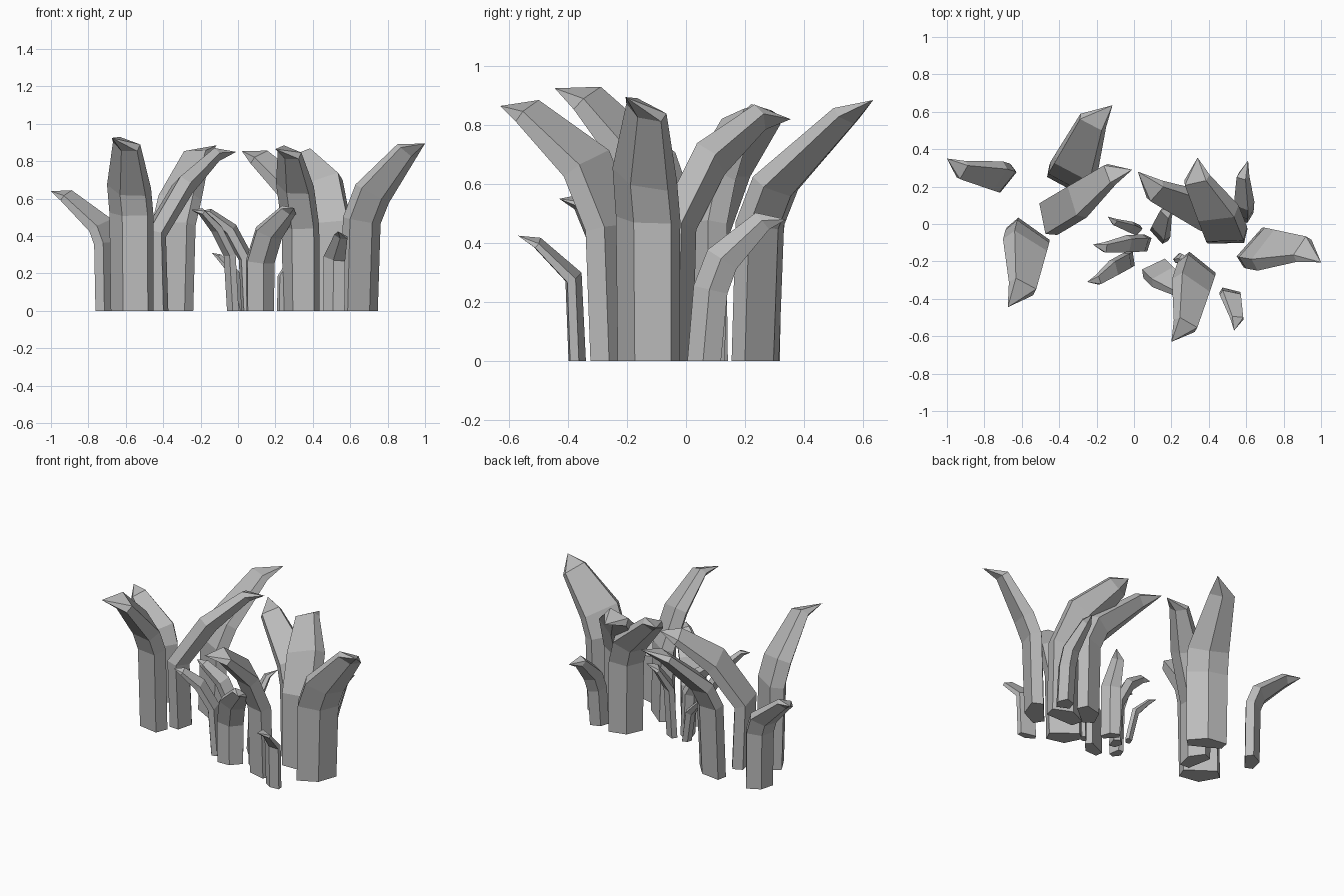
import bpy
import bmesh
from math import radians
from mathutils import Matrix, Vector

old = bpy.data.objects.get("Cube")
if old:
    bpy.data.objects.remove(old, do_unlink=True)

# One plain grey for every blade
grey = bpy.data.materials.new("stone_grey")
grey.use_nodes = True
colour = (0.5, 0.5, 0.5, 1)
grey.diffuse_color = colour
grey.node_tree.nodes["Principled BSDF"].inputs["Base Color"].default_value = colour

# Five-sided section: (across, outward), flat inside and ridged outside
SECTION = [(-0.42, -0.5), (0.42, -0.5), (0.5, 0.08), (0.0, 0.5), (-0.5, 0.08)]
UP = Vector((0, 0, 1))


def blade(name, base, width, depth, tip, bends, twist=-20):
    """Upright blade leaning from base to tip; bends are (share of reach, height)."""
    base, tip = Vector((*base, 0)), Vector(tip)
    reach = Vector((tip.x - base.x, tip.y - base.y, 0))
    out = reach.normalized()
    left = UP.cross(out)
    # The section is turned a little away from the lean
    facing = Matrix.Rotation(radians(twist), 3, "Z") @ out
    across = UP.cross(facing)

    # The tip lies on the outer right edge, so the shoulder sits inside it
    path = [base] + [base + reach * t + UP * z for t, z in bends]
    last = (tip - path[-1]).normalized()
    inward = UP.rotation_difference(last) @ -out
    path.append(path[-1].lerp(tip + inward * depth * 0.45 + left * width * 0.25, 0.72))

    bm = bmesh.new()
    rings = []
    for i, p in enumerate(path):
        # Each ring is tilted half way between its neighbouring directions
        tangent, scale = UP, 0.97
        if i > 0:
            before = (p - path[i - 1]).normalized()
            after = (path[i + 1] - p).normalized() if i + 1 < len(path) else last
            tangent = before + after
            scale = 0.62 if i + 1 == len(path) else 1.0
        tilt = UP.rotation_difference(tangent)
        rings.append([bm.verts.new(p + tilt @ (across * a * width + facing * b * depth) * scale)
                      for a, b in SECTION])
    n = len(SECTION)
    for low, high in zip(rings, rings[1:]):
        for k in range(n):
            bm.faces.new((low[k], low[(k + 1) % n], high[(k + 1) % n], high[k]))
    bm.faces.new(rings[0])
    point = bm.verts.new(tip)
    for k in range(n):
        bm.faces.new((rings[-1][k], rings[-1][(k + 1) % n], point))
    bmesh.ops.recalc_face_normals(bm, faces=bm.faces)

    mesh = bpy.data.meshes.new(name)
    bm.to_mesh(mesh)
    bm.free()
    mesh.materials.append(grey)
    bpy.context.collection.objects.link(bpy.data.objects.new(name, mesh))


# Tall blades around the outside
blade("far_right_blade", (-.705, .25), .17, .09, (-1, .35, .64), [(.02, .36), (.13, .45)])
blade("right_front_blade", (-.575, -.08), .25, .14, (-.675, -.445, .925), [(.04, .52), (.16, .65)])
blade("right_back_blade", (-.35, .25), .25, .11, (-.115, .635, .885), [(.04, .46), (.17, .59)], 3)
blade("right_inner_blade", (-.425, .045), .20, .11, (-.01, .29, .85), [(-.03, .41), (.33, .66)])
blade("front_blade", (.33, -.25), .22, .12, (.2, -.63, .865), [(.04, .45), (.26, .66)])
blade("back_blade", (.395, .06), .21, .12, (.02, .28, .855), [(.02, .46), (.14, .59)])
blade("left_inner_blade", (.49, -.04), .24, .13, (.34, .355, .82), [(.03, .46), (.3, .67)])
blade("far_left_blade", (.66, -.135), .25, .12, (1, -.205, .895), [(.04, .48), (.2, .62)], -30)

# Middling blades
blade("centre_blade", (.05, -.1), .09, .07, (-.22, -.11, .53), [(.05, .28), (.35, .43)])
blade("centre_front_blade", (-.03, -.19), .09, .06, (-.25, -.31, .54), [(.08, .3), (.4, .44)])
blade("centre_left_blade", (.12, -.25), .16, .08, (.3, -.43, .55), [(0, .26), (.25, .41)])
blade("left_back_blade", (.59, .07), .10, .11, (.61, .34, .48), [(.08, .24), (.22, .34)])
blade("left_front_blade", (.515, -.375), .12, .05, (.535, -.57, .425), [(.06, .28)])

# Small shoots in the middle
blade("back_shoot", (.14, -.05), .12, .06, (.22, .1, .5), [(.12, .32)])
blade("right_shoot", (.015, -.03), .06, .04, (-.14, .04, .31), [(.25, .2)])
blade("left_shoot", (.24, -.185), .06, .04, (.27, -.2, .23), [(.1, .18)])
